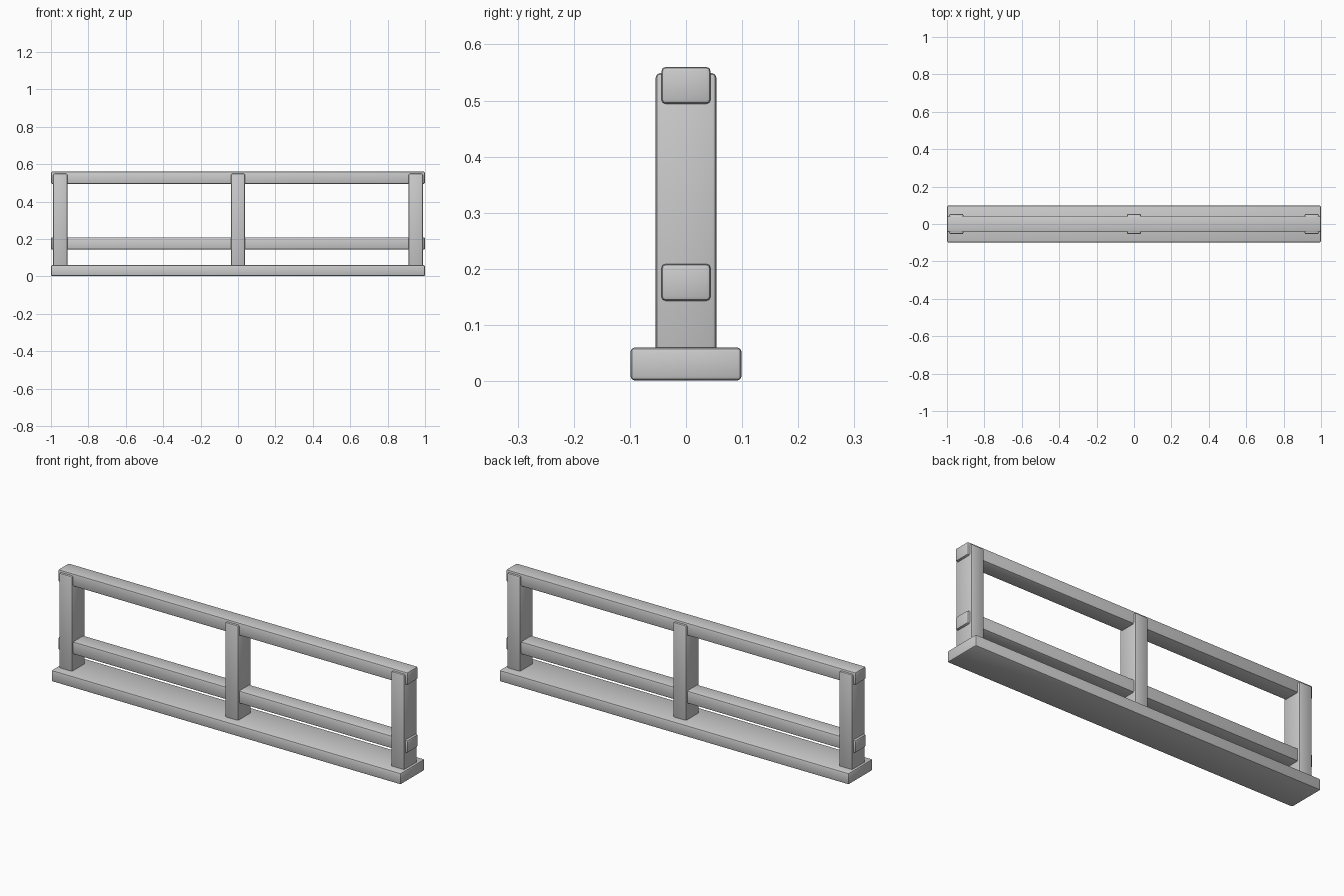
import bpy

if "Cube" in bpy.data.objects:
    bpy.data.objects.remove(bpy.data.objects["Cube"])


def bevelled_box(name, lo, hi, bevel):
    """Box between two corners with softly rounded edges."""
    centre = [(a + b) / 2 for a, b in zip(lo, hi)]
    size = [b - a for a, b in zip(lo, hi)]
    bpy.ops.mesh.primitive_cube_add(size=1, location=centre)
    ob = bpy.context.object
    ob.name = name
    ob.scale = size
    bpy.ops.object.transform_apply(location=False, rotation=False, scale=True)
    mod = ob.modifiers.new("rounded_edges", "BEVEL")
    mod.width = bevel
    mod.segments = 2
    bpy.ops.object.modifier_apply(modifier=mod.name)
    bpy.ops.object.shade_smooth_by_angle()
    return ob


# Base plank
bevelled_box("base_plank", (-1, -0.099, 0.001), (1, 0.099, 0.06), 0.008)

# Three upright posts, sunk slightly into the base
for name, x in (("left_post", -0.95), ("middle_post", 0), ("right_post", 0.95)):
    bevelled_box(name, (x - 0.038, -0.054, 0.045), (x + 0.038, 0.054, 0.549), 0.008)

# Two long rails passing through the posts
for name, z in (("lower_rail", 0.176), ("top_rail", 0.527)):
    bevelled_box(name, (-1, -0.044, z - 0.033), (1, 0.044, z + 0.033), 0.008)
